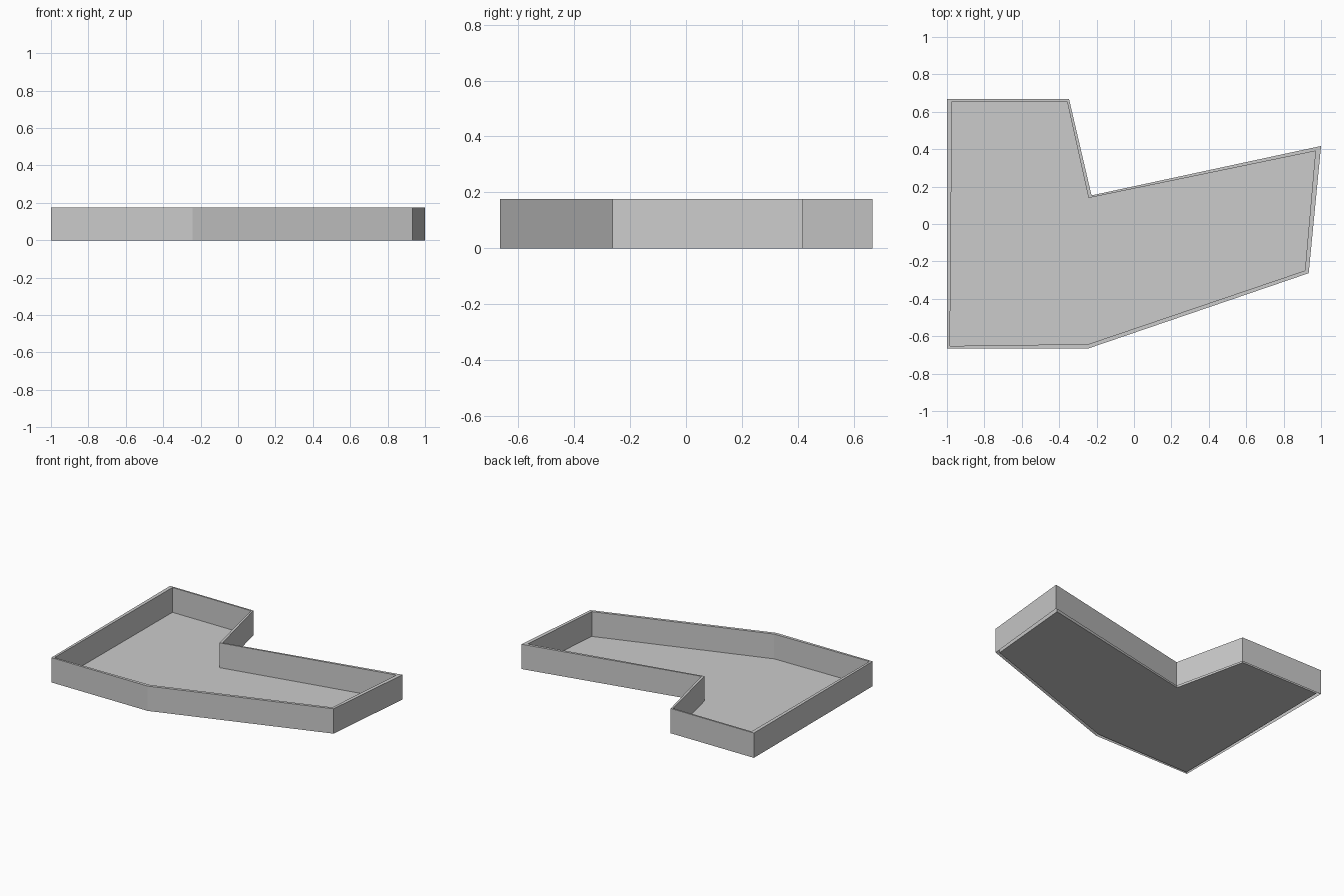
import bpy, bmesh

if "Cube" in bpy.data.objects:
    bpy.data.objects.remove(bpy.data.objects["Cube"])

HEIGHT = 0.176

# Outer and inner wall outlines, matching corner for corner
outer = [(-1, -0.665), (-0.243, -0.665), (0.934, -0.263), (1, 0.417),
         (-0.227, 0.153), (-0.347, 0.667), (-1, 0.667)]
inner = [(-0.984, -0.652), (-0.243, -0.642), (0.914, -0.249), (0.97, 0.39),
         (-0.243, 0.139), (-0.358, 0.655), (-0.973, 0.655)]

bm = bmesh.new()


def loop(points, z):
    return [bm.verts.new((x, y, z)) for x, y in points]


def bridge(a, b):
    n = len(a)
    for i in range(n):
        j = (i + 1) % n
        bm.faces.new((a[i], a[j], b[j], b[i]))


# Outer wall, rim, inner wall and floor; the underside of the wall is open
loops = [loop(outer, 0), loop(outer, HEIGHT), loop(inner, HEIGHT), loop(inner, 0)]
for a, b in zip(loops, loops[1:]):
    bridge(a, b)
bm.faces.new(loops[-1])

mesh = bpy.data.meshes.new("angled_tray")
bm.to_mesh(mesh)
bm.free()
tray = bpy.data.objects.new("angled_tray", mesh)
bpy.context.collection.objects.link(tray)
